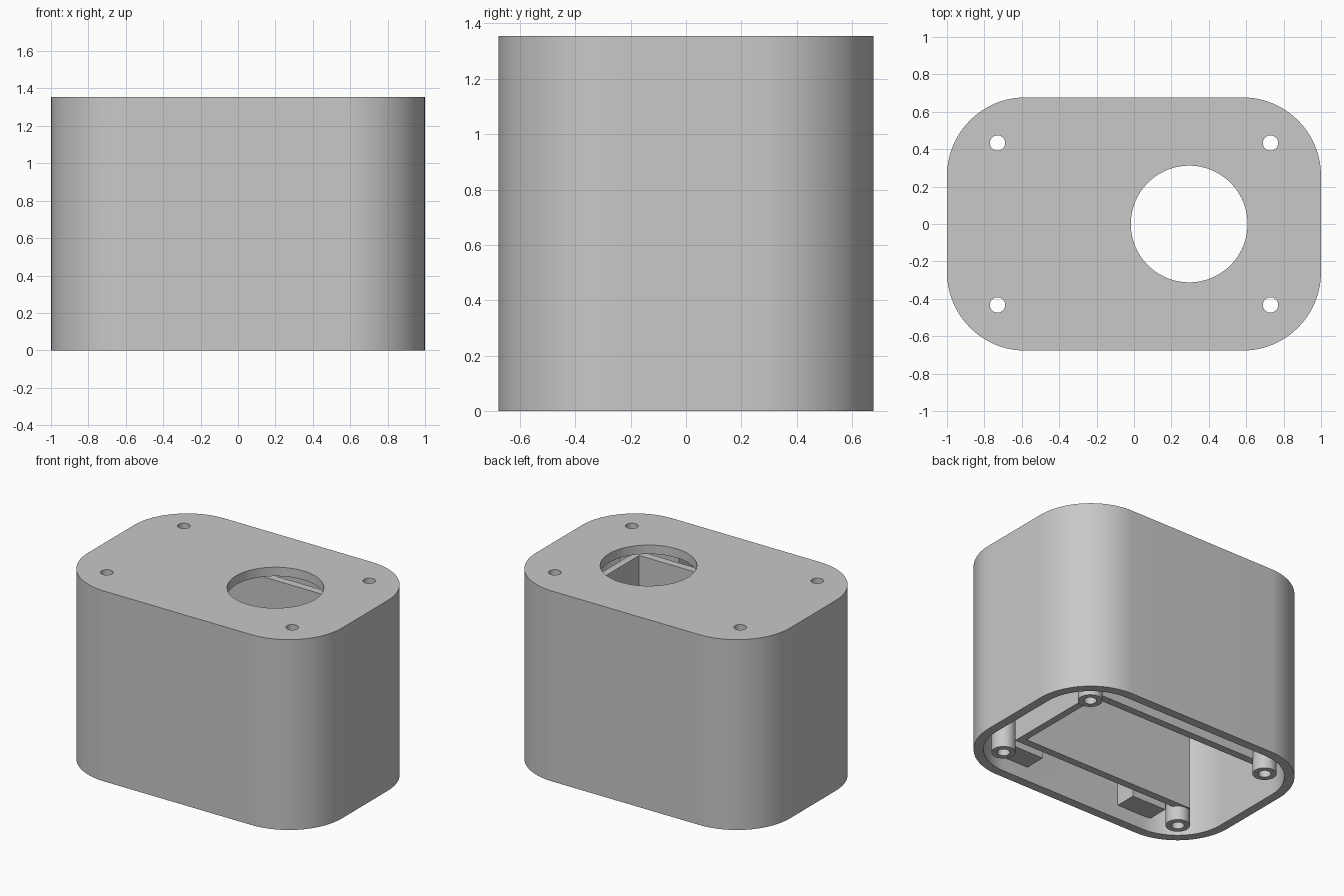
import bpy
import bmesh
from math import cos, sin, pi, radians

cube = bpy.data.objects.get("Cube")
if cube:
    bpy.data.objects.remove(cube, do_unlink=True)

# Overall sizes
HX, HY, H = 1.0, 0.677, 1.355
CORNER, WALL = 0.42, 0.064
CEILING = H - WALL
POST_X, POST_Y = 0.73, 0.433
RIB_LOW, RIB_HIGH = 0.10, 1.21

grey = bpy.data.materials.new("plain grey")
grey.use_nodes = True
colour = (0.58, 0.58, 0.58, 1)
grey.diffuse_color = colour
grey.node_tree.nodes["Principled BSDF"].inputs["Base Color"].default_value = colour


def rounded_rect(hx, hy, r, steps=24):
    points = []
    corners = ((1, 1), (-1, 1), (-1, -1), (1, -1))
    for i, (sx, sy) in enumerate(corners):
        for k in range(steps + 1):
            a = (i + k / steps) * pi / 2
            points.append((sx * (hx - r) + r * cos(a), sy * (hy - r) + r * sin(a)))
    return points


def circle(x, y, r, n=48):
    return [(x + r * cos(2 * pi * k / n), y + r * sin(2 * pi * k / n)) for k in range(n)]


def rect(x0, x1, y0, y1):
    return [(x0, y0), (x1, y0), (x1, y1), (x0, y1)]


def prism(name, points, z0, z1, along_y=False):
    """Extrude an outline upward, or turn it to run along y."""
    bm = bmesh.new()
    face = bm.faces.new([bm.verts.new((x, y, z0)) for x, y in points])
    new = bmesh.ops.extrude_face_region(bm, geom=[face])["geom"]
    verts = [v for v in new if isinstance(v, bmesh.types.BMVert)]
    bmesh.ops.translate(bm, verts=verts, vec=(0, 0, z1 - z0))
    if along_y:
        for v in bm.verts:
            v.co.y, v.co.z = v.co.z, v.co.y
    bmesh.ops.recalc_face_normals(bm, faces=bm.faces)
    mesh = bpy.data.meshes.new(name)
    bm.to_mesh(mesh)
    bm.free()
    mesh.materials.append(grey)
    obj = bpy.data.objects.new(name, mesh)
    bpy.context.collection.objects.link(obj)
    return obj


def cut(obj, cutter):
    """Subtract a helper solid and discard it."""
    cutter.hide_render = True
    mod = obj.modifiers.new("cut", 'BOOLEAN')
    mod.operation = 'DIFFERENCE'
    mod.solver = 'EXACT'
    mod.object = cutter
    bpy.context.view_layer.objects.active = obj
    bpy.ops.object.modifier_apply(modifier=mod.name)
    bpy.data.objects.remove(cutter, do_unlink=True)


# Shell, open underneath
shell = prism("housing_shell", rounded_rect(HX, HY, CORNER), 0, H)
cut(shell, prism("cavity", rounded_rect(HX - WALL, HY - WALL, CORNER - WALL), -0.1, CEILING))
cut(shell, prism("round_opening", circle(0.295, 0, 0.312, 96), CEILING - 0.1, H + 0.1))
parts = [shell]

# Hollow screw posts in the corners
for sx, side in ((1, "left"), (-1, "right")):
    for sy, end in ((1, "back"), (-1, "front")):
        x, y = sx * POST_X, sy * POST_Y
        cut(shell, prism("screw_hole", circle(x, y, 0.041), CEILING - 0.1, H + 0.1))
        post = prism(f"{end}_{side}_post", circle(x, y, 0.078), 0, CEILING)
        cut(post, prism("post_bore", circle(x, y, 0.041), -0.1, H + 0.1))
        parts.append(post)

# Three-sided inner frame, open toward the right
frame = prism("inner_frame", [
    (-0.76, -0.40), (0.66, -0.40), (0.66, 0.40), (-0.76, 0.40),
    (-0.76, 0.345), (0.61, 0.345), (0.61, -0.345), (-0.76, -0.345)], RIB_LOW, RIB_HIGH)
for sx in (1, -1):
    for sy in (1, -1):
        cut(frame, prism("post_clearance", circle(sx * POST_X, sy * POST_Y, 0.07), 0, H))
parts.append(frame)

# Front blocks with drilled holes through the wall
for sx, side in ((1, "left"), (-1, "right")):
    x = sx * 0.513
    block = prism(f"{side}_front_block", rect(x - 0.135, x + 0.135, -HY + WALL, -0.46),
                  RIB_LOW, RIB_HIGH)
    for part in (shell, block):
        cut(part, prism("front_hole", circle(x, 0.652, 0.056), -0.8, -0.44, along_y=True))
    parts.append(block)

# Smooth curved walls, sharp edges
bpy.ops.object.select_all(action='DESELECT')
for part in parts:
    part.select_set(True)
bpy.context.view_layer.objects.active = shell
bpy.ops.object.shade_smooth_by_angle(angle=radians(30))
